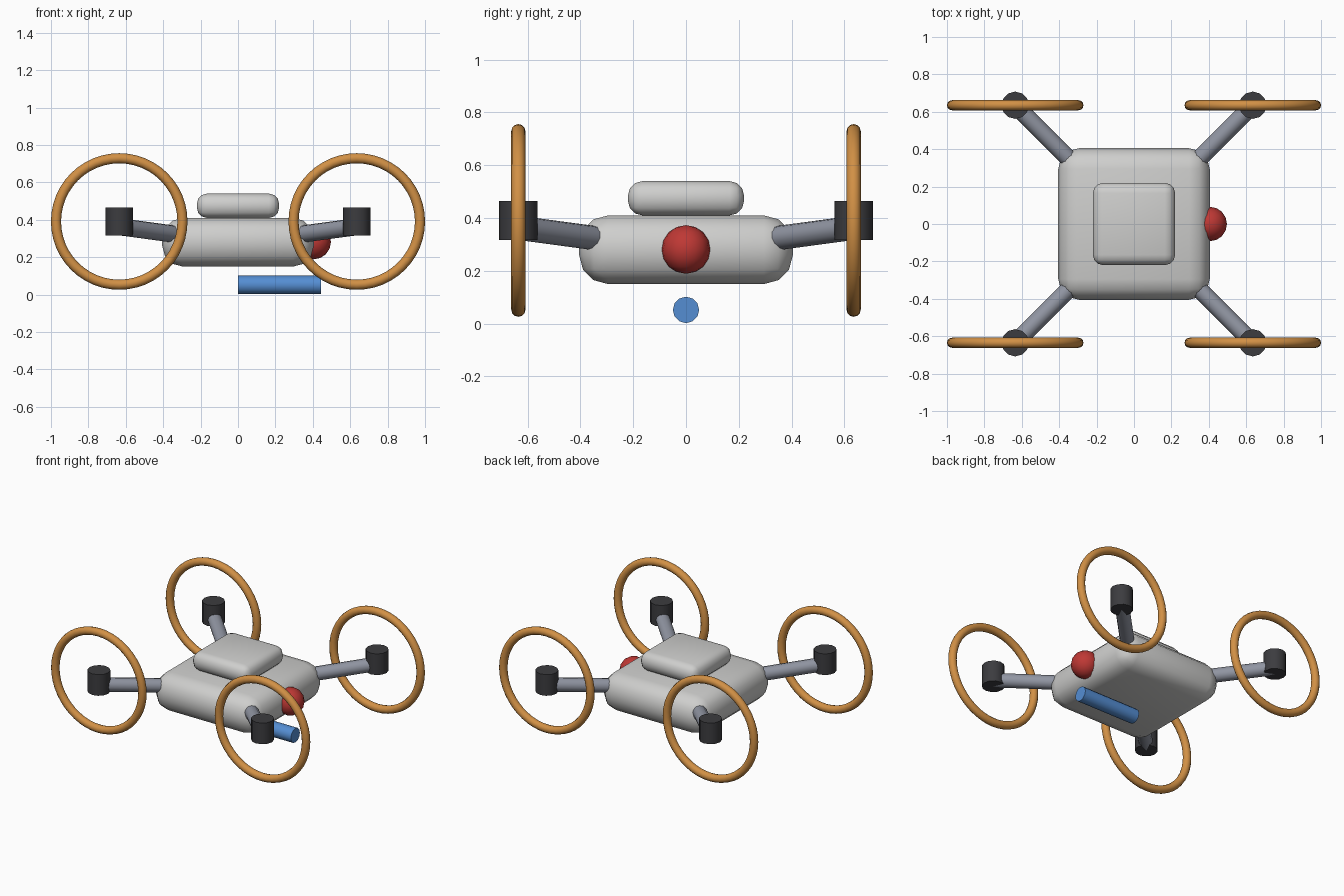
import bpy
import math
from mathutils import Vector

default = bpy.data.objects.get("Cube")
if default:
    bpy.data.objects.remove(default, do_unlink=True)


def material(name, rgb):
    mat = bpy.data.materials.new(name)
    mat.use_nodes = True
    mat.diffuse_color = (*rgb, 1)
    mat.node_tree.nodes["Principled BSDF"].inputs["Base Color"].default_value = (*rgb, 1)
    return mat


LIGHT = material("light grey shell", (0.62, 0.62, 0.61))
STEEL = material("blue grey arm", (0.28, 0.30, 0.36))
DARK = material("charcoal motor", (0.045, 0.045, 0.05))
ORANGE = material("orange guard", (0.64, 0.28, 0.06))
RED = material("red lens", (0.52, 0.04, 0.035))
BLUE = material("blue canister", (0.09, 0.27, 0.65))


def finish(name, mat, angle=35):
    obj = bpy.context.object
    obj.name = name
    obj.data.materials.append(mat)
    bpy.ops.object.shade_smooth_by_angle(angle=math.radians(angle))
    return obj


def rounded_box(name, size, z, radius, segments, mat):
    bpy.ops.mesh.primitive_cube_add(size=1, location=(0, 0, z))
    obj = bpy.context.object
    obj.scale = size
    bpy.ops.object.transform_apply(location=False, rotation=False, scale=True)
    bevel = obj.modifiers.new("rounded edges", "BEVEL")
    bevel.width = radius
    bevel.segments = segments
    bpy.ops.object.modifier_apply(modifier=bevel.name)
    return finish(name, mat)


def rod(name, start, end, radius, sides, mat):
    start, end = Vector(start), Vector(end)
    axis = end - start
    bpy.ops.mesh.primitive_cylinder_add(
        vertices=sides, radius=radius, depth=axis.length, location=(start + end) / 2,
        rotation=axis.to_track_quat("Z", "Y").to_euler())
    return finish(name, mat)


# Central shell and raised hatch
rounded_box("body", (0.81, 0.81, 0.26), 0.28, 0.11, 3, LIGHT)
rounded_box("top_hatch", (0.44, 0.44, 0.13), 0.475, 0.055, 3, LIGHT)

# Lens on the left side and canister slung below
bpy.ops.mesh.primitive_uv_sphere_add(
    segments=16, ring_count=8, radius=0.092, location=(0.405, 0, 0.281))
finish("lens", RED)
rod("canister", (0, 0, 0.052), (0.445, 0, 0.052), 0.05, 12, BLUE)

# Arm, motor and upright ring guard at each corner
for side, sx in (("left", 1), ("right", -1)):
    for end, sy in (("front", -1), ("back", 1)):
        tag = f"{end}_{side}"
        x, y = 0.635 * sx, 0.635 * sy
        rod(f"arm_{tag}", (0.3 * sx, 0.3 * sy, 0.318), (x, y, 0.363), 0.046, 12, STEEL)
        rod(f"motor_{tag}", (x, y, 0.317), (x, y, 0.465), 0.073, 12, DARK)
        bpy.ops.mesh.primitive_torus_add(
            major_segments=48, minor_segments=12, major_radius=0.338, minor_radius=0.027,
            location=(x, y, 0.391), rotation=(math.pi / 2, 0, 0))
        finish(f"ring_guard_{tag}", ORANGE)
